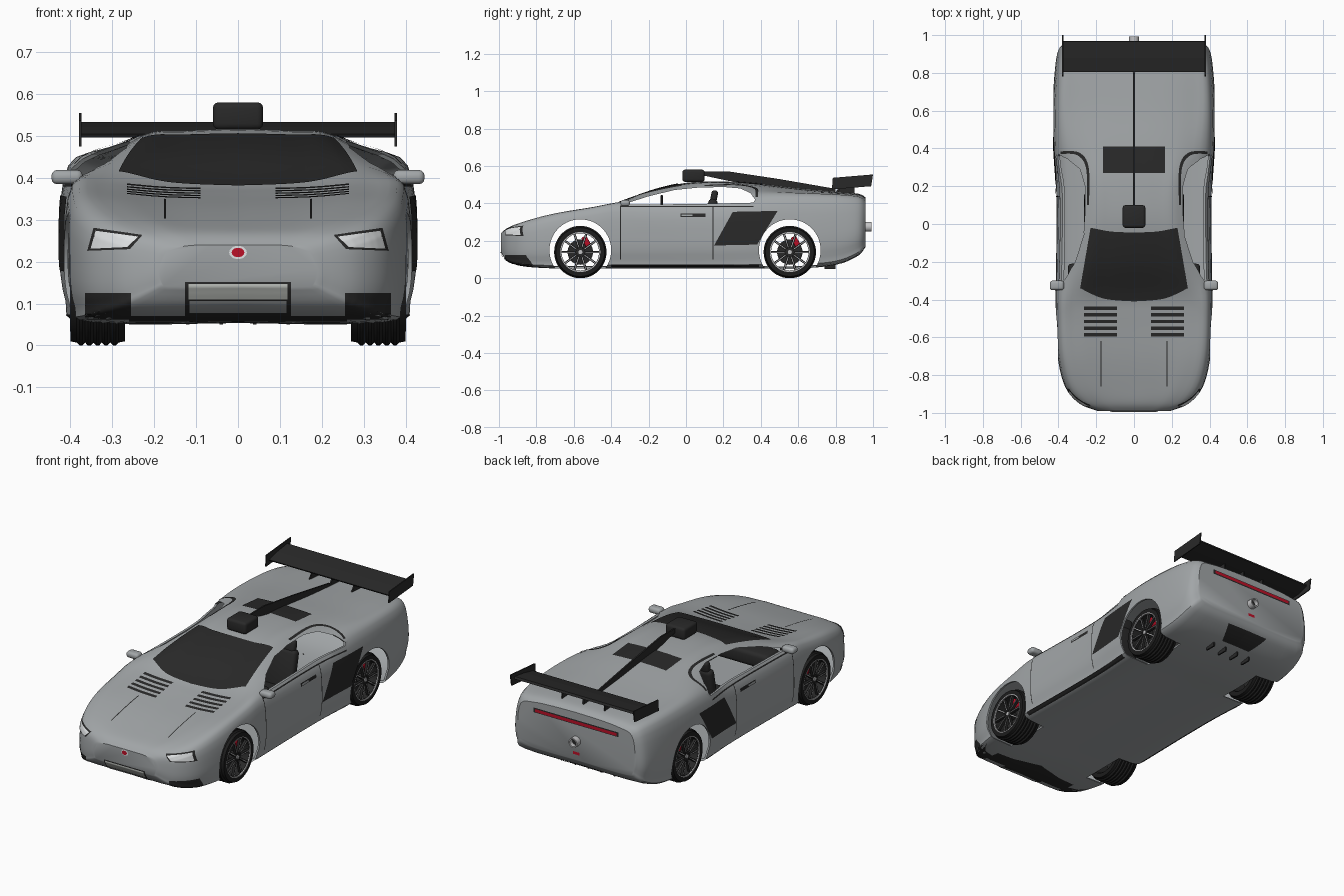
import bpy
import bmesh
from math import sin, cos, pi, radians
from mathutils import Vector, Matrix
from mathutils.bvhtree import BVHTree

default_cube = bpy.data.objects.get("Cube")
if default_cube:
    bpy.data.objects.remove(default_cube)


def material(name, *colour):
    mat = bpy.data.materials.new(name)
    mat.use_nodes = True
    mat.diffuse_color = (*colour, 1)
    shader = mat.node_tree.nodes["Principled BSDF"]
    shader.inputs["Base Color"].default_value = (*colour, 1)
    shader.inputs["Roughness"].default_value = 0.5
    return mat


PAINT = material("silver grey paint", 0.36, 0.38, 0.39)
BLACK = material("carbon black", 0.022, 0.022, 0.022)
RUBBER = material("tyre rubber", 0.012, 0.012, 0.012)
RED = material("red", 0.5, 0.005, 0.02)
LAMP = material("lamp white", 0.75, 0.77, 0.78)
PLATE = material("plate grey", 0.5, 0.52, 0.49)
STEEL = material("wheel steel", 0.55, 0.55, 0.56)


def build(name, verts, faces, mat, closed=True, smooth=True):
    mesh = bpy.data.meshes.new(name)
    mesh.from_pydata([tuple(v) for v in verts], [], faces)
    if closed:
        bm = bmesh.new()
        bm.from_mesh(mesh)
        bmesh.ops.recalc_face_normals(bm, faces=bm.faces)
        bm.to_mesh(mesh)
        bm.free()
    mesh.materials.append(mat)
    ob = bpy.data.objects.new(name, mesh)
    bpy.context.collection.objects.link(ob)
    if smooth:
        shade(ob)
    return ob


def activate(ob):
    bpy.ops.object.select_all(action="DESELECT")
    ob.select_set(True)
    bpy.context.view_layer.objects.active = ob


def shade(ob):
    activate(ob)
    bpy.ops.object.shade_smooth_by_angle(angle=radians(35))


def sample(points, t):
    """Point at t (0 to 1) on a smooth curve through the points."""
    last = len(points) - 1
    i = min(int(t * last), last - 1)
    f = t * last - i
    a, b, c, d = (Vector(points[max(0, min(k, last))]) for k in range(i - 1, i + 3))
    return b + ((c - a) * f + (2 * a - 5 * b + 4 * c - d) * f**2 + (3 * (b - c) + d - a) * f**3) / 2


def prism(name, outline, x0, x1, mat):
    """Side outline in (y, z) extruded along x."""
    n = len(outline)
    verts = [(x, y, z) for x in (x0, x1) for y, z in outline]
    faces = [tuple(range(n)), tuple(range(n, 2 * n))]
    faces += [(i, (i + 1) % n, n + (i + 1) % n, n + i) for i in range(n)]
    return build(name, verts, faces, mat, smooth=False)


def box(name, size, place, mat, tilt=0, bevel=0):
    bm = bmesh.new()
    bmesh.ops.create_cube(bm, size=1)
    bmesh.ops.scale(bm, vec=size, verts=bm.verts)
    if bevel:
        bmesh.ops.bevel(bm, geom=bm.edges, offset=bevel, segments=3, profile=0.5, affect="EDGES")
    bmesh.ops.transform(bm, matrix=Matrix.Translation(place) @ Matrix.Rotation(tilt, 4, "X"), verts=bm.verts)
    mesh = bpy.data.meshes.new(name)
    bm.to_mesh(mesh)
    bm.free()
    mesh.materials.append(mat)
    ob = bpy.data.objects.new(name, mesh)
    bpy.context.collection.objects.link(ob)
    shade(ob)
    return ob


def lathe(name, profile, centre, mat, axis="X", segments=48):
    """Closed (radius, offset) profile turned around an axis."""
    n = len(profile)
    verts = []
    for s in range(segments):
        a = 2 * pi * s / segments
        for r, h in profile:
            p = (h, r * cos(a), r * sin(a)) if axis == "X" else (r * cos(a), h, r * sin(a))
            verts.append(Vector(centre) + Vector(p))
    faces = [(s * n + i, s * n + (i + 1) % n, (s + 1) % segments * n + (i + 1) % n, (s + 1) % segments * n + i)
             for s in range(segments) for i in range(n)]
    return build(name, verts, faces, mat)


# Body stations: y, half width, floor z, shoulder x and z, roof edge x and z, centre z
stations = [
    (-0.99, .19, .14, .17, .225, .12, .238, .24),
    (-.95, .29, .09, .27, .255, .19, .27, .27),
    (-.86, .365, .065, .345, .29, .25, .305, .295),
    (-.7, .405, .055, .385, .33, .3, .345, .33),
    (-.5, .415, .055, .395, .365, .31, .375, .362),
    (-.38, .415, .055, .395, .385, .3, .4, .387),
    (-.2, .412, .055, .39, .387, .26, .455, .463),
    (0, .41, .055, .385, .39, .235, .492, .51),
    (.2, .412, .055, .387, .395, .235, .5, .517),
    (.4, .425, .055, .4, .425, .28, .48, .503),
    (.6, .43, .055, .405, .43, .31, .46, .48),
    (.8, .42, .075, .395, .425, .31, .45, .462),
    (.92, .4, .125, .37, .415, .29, .44, .452),
    (.96, .36, .17, .34, .395, .26, .42, .432)]
ROWS, HALF = 65, 28
verts = []
for row in range(ROWS + 1):
    y, w, zb, ws, zs, we, ze, zt = sample(stations, row / ROWS)
    half = [(0, zb), (w * .85, zb), (w * .97, zb + (zs - zb) * .14), (w, zb + (zs - zb) * .5),
            (ws, zs), (we, ze), (we * .55, ze + (zt - ze) * .75), (0, zt)]
    ring = [sample(half, i / HALF) for i in range(HALF + 1)]
    verts += [(x, y, z) for x, z in ring] + [(-x, y, z) for x, z in ring[-2:0:-1]]
N = 2 * HALF
faces = [(r * N + i, r * N + (i + 1) % N, (r + 1) * N + (i + 1) % N, (r + 1) * N + i)
         for r in range(ROWS) for i in range(N)]
faces += [tuple(range(N)), tuple(range(ROWS * N, ROWS * N + N))]
body = build("body_shell", verts, faces, PAINT, smooth=False)
surface = BVHTree.FromPolygons([Vector(v) for v in verts], faces)

# Hollow the shell, then open the wheel arches and side windows
activate(body)
solid = body.modifiers.new("panel thickness", "SOLIDIFY")
solid.thickness, solid.offset = 0.01, -1
bpy.ops.object.modifier_apply(modifier=solid.name)
window = [(-.34, .394), (-.2, .438), (-.06, .472), (.06, .484), (.2, .488), (.29, .48), (.345, .455),
          (.37, .42), (.36, .404), (.2, .4), (0, .396)]
ring = [(cos(k * pi / 32), sin(k * pi / 32)) for k in range(64)]
WHEELS = (-.565, .555)
cuts = [window] + [[(wy + .165 * c, .15 + .165 * s) for c, s in ring] for wy in WHEELS]
for side in (1, -1):
    for outline in cuts:
        cutter = prism("cutter", outline, side * .22 if outline is window else side * .26, side * .6, PAINT)
        cutter.hide_render = True
        activate(body)
        mod = body.modifiers.new("opening", "BOOLEAN")
        mod.operation, mod.solver, mod.object = "DIFFERENCE", "EXACT", cutter
        bpy.ops.object.modifier_apply(modifier=mod.name)
        bpy.data.objects.remove(cutter)
shade(body)

# Thin panels that follow the body, given as two rails seen from one side
VIEWS = {"top": lambda u, v: ((u, v, 2), (0, 0, -1)), "under": lambda u, v: ((u, v, -2), (0, 0, 1)),
         "side": lambda u, v: ((2, u, v), (-1, 0, 0)), "front": lambda u, v: ((u, -2, v), (0, 1, 0)),
         "rear": lambda u, v: ((u, 2, v), (0, -1, 0))}


def panel(name, view, low, high, mat, lift=0.003, across=24, up=10):
    verts, faces = [], []
    for i in range(across + 1):
        a, b = sample(low, i / across), sample(high, i / across)
        for j in range(up + 1):
            origin, aim = VIEWS[view](*a.lerp(b, j / up))
            hit, normal, _, _ = surface.ray_cast(Vector(origin), Vector(aim))
            verts.append(hit - Vector(aim) * lift if hit else None)
    step = up + 1
    for i in range(across):
        for j in range(up):
            k = i * step + j
            quad = (k, k + step, k + step + 1, k + 1)
            if all(verts[q] for q in quad):
                p, q, r = (verts[c] for c in quad[:3])
                out = (q - p).cross(r - q).dot(Vector(aim)) < 0
                faces.append(quad if out else quad[::-1])
    count = len(verts)
    verts = [v or Vector((0, 0, .2)) for v in verts]
    verts += [(-v[0], v[1], v[2]) for v in verts]
    faces += [tuple(k + count for k in f[::-1]) for f in faces]
    build(name, verts, faces, mat, closed=False)


def rect(name, view, u0, u1, v0, v1, mat, lift=0.003):
    panel(name, view, [(u0, v0), (u1, v0)], [(u0, v1), (u1, v1)], mat, lift)


panel("windscreen", "top", [(0, -.41), (.16, -.395), (.285, -.34)], [(0, -.045), (.12, -.04), (.23, -.02)], BLACK, .004)
rect("engine_grille", "top", 0, .165, .27, .41, BLACK)
for k in range(5):
    rect("bonnet_louvre", "top", .09, .265, -.455 - k * .035, -.437 - k * .035, BLACK)
rect("bonnet_seam", "top", .172, .177, -.86, -.62, BLACK)
panel("quarter_trim", "top", [(.238, .1), (.24, .3), (.29, .378), (.39, .385)],
      [(.25, .1), (.253, .29), (.3, .364), (.39, .371)], BLACK)
panel("side_intake", "side", [(.15, .175), (.38, .18)], [(.25, .355), (.49, .36)], BLACK)
rect("belt_trim", "side", -.35, .36, .38, .387, BLACK)
rect("front_door_seam", "side", -.352, -.347, .1, .39, BLACK)
rect("rear_door_seam", "side", .143, .148, .1, .38, BLACK)
rect("side_skirt", "side", -.4, .39, .06, .074, BLACK)
rect("door_handle_recess", "side", -.03, .105, .328, .346, BLACK)
rect("door_handle", "side", -.025, .035, .332, .342, PAINT, .006)
panel("headlight_surround", "front", [(.258, .23), (.36, .226)], [(.228, .264), (.345, .281)], BLACK)
panel("headlight", "front", [(.265, .235), (.352, .231)], [(.238, .26), (.34, .274)], LAMP, .006)
rect("front_intake", "front", .255, .365, .062, .125, BLACK)
rect("front_splitter", "front", 0, .26, .057, .07, BLACK)
rect("plate_frame", "front", 0, .126, .07, .152, BLACK)
rect("plate_recess", "front", 0, .116, .076, .106, PAINT, .005)
rect("number_plate", "front", 0, .118, .11, .147, PLATE, .005)
rect("tail_light_surround", "rear", 0, .26, .366, .392, BLACK)
rect("tail_light", "rear", 0, .25, .371, .387, RED, .006)
rect("rear_reflector", "rear", 0, .02, .2, .215, RED)
panel("diffuser", "under", [(0, .83), (.09, .83)], [(0, .93), (.13, .93)], BLACK)
for k in range(4):
    box("diffuser_fin", (.008, .06, .025), (-.12 + k * .08, .77, .062), BLACK)

# Plain oval nose marker
for name, r, mat, y in (("nose_marker_rim", .021, LAMP, -.992), ("nose_marker", .015, RED, -.995)):
    oval = [(r * c, y, .222 + r * .75 * s) for c, s in ring]
    build(name, oval, [tuple(range(64))], mat, closed=False)

# Roof scoop, spine and rear wing
box("roof_scoop", (.12, .12, .065), (0, .04, .548), BLACK, bevel=.014)
prism("roof_spine", [(.09, .55), (.1, .57), (.22, .572), (.5, .53), (.8, .478), (.8, .455), (.5, .485), (.3, .505)],
      -.004, .004, BLACK)
prism("wing_blade", [(.805, .505), (.81, .497), (.9, .503), (.97, .522), (.965, .534), (.88, .522)], -.376, .376, BLACK)
for side in (1, -1):
    prism("wing_endplate", [(.78, .475), (.99, .492), (1, .555), (.785, .537)], side * .374, side * .38, BLACK)
    prism("wing_strut", [(.8, .445), (.9, .435), (.9, .51), (.84, .505)], side * .127, side * .133, BLACK)
prism("wing_centre_strut", [(.79, .445), (.9, .435), (.9, .51), (.83, .505)], -.004, .004, BLACK)

# Exhaust
lathe("exhaust_pipe", [(.019, -.04), (.026, -.04), (.026, .03), (.019, .03)], (0, .962, .275), STEEL, "Y", 32)
lathe("exhaust_core", [(0, -.01), (.02, -.01), (.02, .006), (0, .006)], (0, .962, .275), BLACK, "Y", 32)

# Door mirrors and cabin
for side in (1, -1):
    box("door_mirror", (.075, .05, .034), (side * .408, -.325, .402), PAINT, bevel=.014)
    box("mirror_stalk", (.04, .02, .012), (side * .372, -.33, .39), BLACK)
    box("seat_cushion", (.17, .2, .07), (side * .18, .02, .2), BLACK, bevel=.02)
    box("seat_back", (.17, .05, .23), (side * .18, .125, .31), BLACK, -.2, bevel=.02)
    box("headrest", (.1, .035, .07), (side * .2, .15, .435), BLACK, -.2, bevel=.014)
box("dashboard", (.7, .12, .08), (0, -.27, .345), BLACK, bevel=.02)
box("steering_column", (.02, .1, .02), (.18, -.18, .37), BLACK)
lathe("steering_wheel", [(.058 + .007 * cos(a * pi / 4), .007 * sin(a * pi / 4)) for a in range(8)],
      (.18, -.13, .38), BLACK, "Y", 32)
box("steering_spoke", (.11, .01, .016), (.18, -.13, .38), BLACK)

# Wheels: grooved tyre, rim, ten spokes, hub, brake disc and caliper
tread = [(.14 if k % 3 else .133, -.05 + k * .1 / 15) for k in range(16)]
tyre = [(.105, -.065), (.13, -.065)] + tread + [(.13, .065), (.105, .065)]
for wy in WHEELS:
    for side in (1, -1):
        mid = Vector((side * .335, wy, .14))
        out = Vector((side, 0, 0))
        lathe("tyre", tyre, mid, RUBBER)
        lathe("rim_barrel", [(.106, -.06), (.106, .06), (.1, .06), (.1, -.06)], mid, BLACK)
        lathe("rim_lip", [(.107, 0), (.107, .006), (.102, .006), (.102, 0)], mid + out * .063 - Vector((.003, 0, 0)), STEEL)
        lathe("brake_disc", [(0, -.005), (.068, -.005), (.068, .005), (0, .005)], mid + out * .015, BLACK)
        lathe("hub", [(0, -.03), (.024, -.03), (.024, .006), (0, .006)] if side > 0 else
              [(0, -.006), (.024, -.006), (.024, .03), (0, .03)], mid + out * .05, BLACK, segments=24)
        lathe("hub_cap", [(0, -.003), (.011, -.003), (.011, .003), (0, .003)], mid + out * .058, STEEL, segments=20)
        for k in range(10):
            angle = 2 * pi * k / 10
            radial = Vector((0, cos(angle), sin(angle)))
            spoke = box("spoke", (.014, .086, .012), mid + out * .052 + radial * .06, BLACK, angle)
            edge = box("spoke_edge", (.002, .07, .003), mid + out * .06 + radial * .064, STEEL, angle)
        box("brake_caliper", (.03, .03, .06), mid + out * .026 + Vector((0, .032, .056)), RED, .5, bevel=.006)
